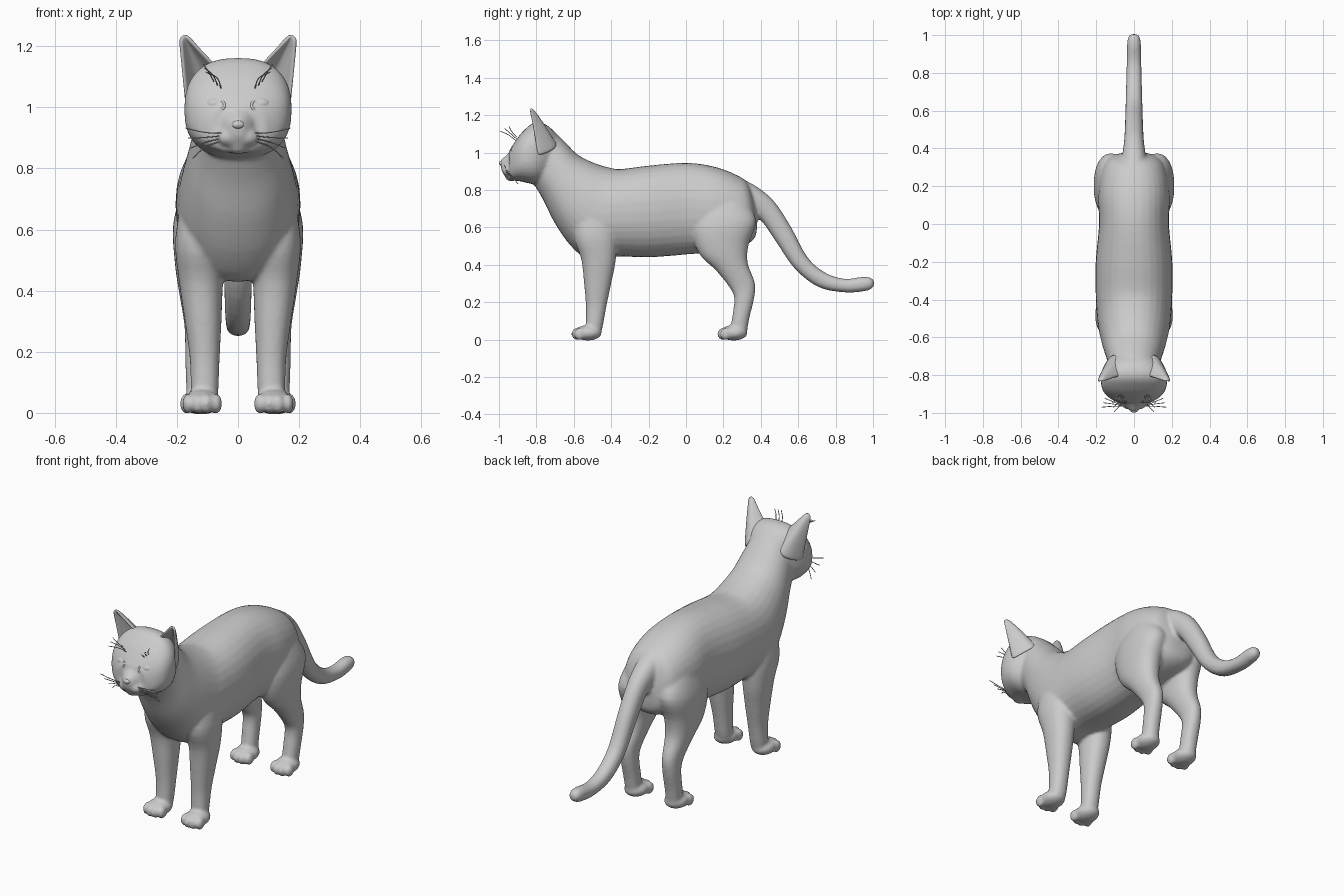
import bpy, bmesh, math
from mathutils import Vector, Matrix

cube = bpy.data.objects.get("Cube")
if cube:
    bpy.data.objects.remove(cube)

grey = bpy.data.materials.new("plain_grey")
grey.use_nodes = True
grey.diffuse_color = (0.6, 0.6, 0.6, 1)
grey.node_tree.nodes["Principled BSDF"].inputs["Base Color"].default_value = (0.6, 0.6, 0.6, 1)
SIDES = (1, -1)


def finish(obj):
    """Bake modifiers or curves to a smooth mesh in the single material."""
    bpy.context.view_layer.update()
    deps = bpy.context.evaluated_depsgraph_get()
    mesh = bpy.data.meshes.new_from_object(obj.evaluated_get(deps))
    name = obj.name
    bpy.data.objects.remove(obj)
    mesh.materials.clear()
    mesh.materials.append(grey)
    for p in mesh.polygons:
        p.use_smooth = True
        p.material_index = 0
    new = bpy.data.objects.new(name, mesh)
    bpy.context.collection.objects.link(new)
    return new


def mesh_object(name, bm):
    bmesh.ops.recalc_face_normals(bm, faces=bm.faces)
    mesh = bpy.data.meshes.new(name)
    bm.to_mesh(mesh)
    bm.free()
    obj = bpy.data.objects.new(name, mesh)
    bpy.context.collection.objects.link(obj)
    return obj


def spline_rows(rows, steps=4):
    """Catmull-Rom interpolation between section rows."""
    rows = [Vector(r) for r in rows]
    out = []
    for i in range(len(rows) - 1):
        a, b, c, d = rows[max(i - 1, 0)], rows[i], rows[i + 1], rows[min(i + 2, len(rows) - 1)]
        for k in range(steps):
            t = k / steps
            out.append(b + (c - a) * (t / 2) + (a * 2 - b * 5 + c * 4 - d) * (t * t / 2)
                       + (b * 3 - a - c * 3 + d) * (t ** 3 / 2))
    return out + [rows[-1]]


def loft(bm, rows, side=1, power=2.2, n=32):
    """Each row: edge point (y, z), opposite edge point (y, z), centre x, half width."""
    rings = []
    for y1, z1, y2, z2, cx, hw in spline_rows(rows):
        ring = []
        for i in range(n):
            a = 2 * math.pi * i / n
            c, s = (math.copysign(abs(f) ** (2 / power), f) for f in (math.cos(a), math.sin(a)))
            ring.append(bm.verts.new((side * (cx + hw * s), (y1 + y2 + (y1 - y2) * c) / 2,
                                      (z1 + z2 + (z1 - z2) * c) / 2)))
        rings.append(ring)
    for r, q in zip(rings, rings[1:]):
        for i in range(n):
            bm.faces.new((r[i], r[(i + 1) % n], q[(i + 1) % n], q[i]))
    bm.faces.new(rings[0])
    bm.faces.new(rings[-1])


def ball(bm, centre, radii, turn=0):
    m = Matrix.Translation(centre) @ Matrix.Rotation(turn, 4, 'Z') @ Matrix.Diagonal((*radii, 1))
    bmesh.ops.create_uvsphere(bm, u_segments=24, v_segments=16, radius=1, matrix=m)


def strands(name, paths, thickness, closed=False):
    cu = bpy.data.curves.new(name, 'CURVE')
    cu.dimensions = '3D'
    cu.bevel_depth = thickness
    cu.bevel_resolution = 1
    cu.resolution_u = 5
    cu.use_fill_caps = True
    for path in paths:
        sp = cu.splines.new('BEZIER')
        sp.bezier_points.add(len(path) - 1)
        sp.use_cyclic_u = closed
        for bp, p in zip(sp.bezier_points, path):
            bp.co = p
            bp.handle_left_type = bp.handle_right_type = 'AUTO'
    obj = bpy.data.objects.new(name, cu)
    bpy.context.collection.objects.link(obj)
    return finish(obj)


body = bmesh.new()
# torso and neck
loft(body, [
    (.380, .70, .380, .60, 0, .05), (.335, .83, .365, .54, 0, .13),
    (.27, .88, .30, .50, 0, .17), (.15, .925, .15, .47, 0, .19),
    (0, .945, 0, .455, 0, .185), (-.20, .93, -.20, .44, 0, .203),
    (-.35, .912, -.38, .445, 0, .203), (-.42, .922, -.52, .43, 0, .198),
    (-.50, .948, -.615, .50, 0, .187), (-.58, .99, -.70, .62, 0, .167),
    (-.65, 1.06, -.765, .75, 0, .145), (-.70, 1.11, -.82, .84, 0, .13)])
# head
loft(body, [
    (-.67, 1.07, -.69, .88, 0, .09), (-.74, 1.145, -.77, .84, 0, .150),
    (-.81, 1.16, -.82, .832, 0, .175), (-.87, 1.115, -.88, .845, 0, .168),
    (-.91, 1.065, -.92, .85, 0, .138), (-.945, 1.01, -.945, .85, 0, .09)], power=2.5)
# muzzle
loft(body, [
    (-.88, 1.05, -.88, .86, 0, .06), (-.94, 1.005, -.94, .855, 0, .058),
    (-.972, .975, -.965, .87, 0, .042), (-.995, .957, -.985, .90, 0, .02)])
ball(body, (0, -.935, .872), (.035, .032, .026))
# tail
loft(body, [
    (.30, .86, .33, .68, 0, .07), (.39, .81, .37, .66, 0, .06),
    (.475, .735, .415, .62, 0, .052), (.56, .605, .49, .51, 0, .048),
    (.65, .44, .585, .375, 0, .045), (.75, .355, .71, .28, 0, .042),
    (.85, .325, .85, .252, 0, .039), (.94, .335, .95, .258, 0, .037),
    (.985, .332, .99, .27, 0, .031), (1.005, .315, 1.006, .288, 0, .014)])

for s in SIDES:
    # front leg
    loft(body, [
        (-.58, .74, -.40, .76, .10, .075), (-.60, .56, -.37, .58, .122, .083),
        (-.56, .43, -.375, .43, .121, .072), (-.545, .30, -.40, .30, .114, .06),
        (-.535, .18, -.425, .18, .109, .049), (-.535, .08, -.445, .07, .109, .045),
        (-.53, .03, -.46, .025, .109, .04)], s)
    # back leg
    loft(body, [
        (.08, .74, .31, .76, .10, .075), (.03, .60, .375, .64, .122, .09),
        (.07, .46, .335, .51, .129, .077), (.16, .37, .330, .41, .13, .062),
        (.232, .28, .368, .305, .13, .046), (.258, .22, .365, .225, .13, .043),
        (.247, .12, .34, .12, .128, .043), (.235, .05, .325, .035, .126, .041)], s)
    # paws with four toes each
    for px, py in ((.117, -.525), (.124, .255)):
        ball(body, (s * px, py, .036), (.062, .075, .041))
        for k in range(4):
            off = k - 1.5
            ball(body, (s * (px + .031 * off), py - .06 + .009 * abs(off) ** 1.6, .030),
                 (.019, .031, .033))
    # whisker pad
    ball(body, (s * .032, -.947, .902), (.037, .034, .031))

cat = mesh_object("body", body)
rm = cat.modifiers.new("fuse", 'REMESH')
rm.mode = 'VOXEL'
rm.voxel_size = .0085
sm = cat.modifiers.new("soften", 'SMOOTH')
sm.factor = .5
sm.iterations = 7
finish(cat)

for s, label in zip(SIDES, ("left", "right")):
    # cupped ear, open to the front
    bm = bmesh.new()
    n = 10
    inner = Vector((.058, -.80, 1.12)), Vector((.164, -.832, 1.228))
    outer = Vector((.172, -.80, 1.03)), Vector((.190, -.832, 1.222))
    grid = []
    for j in range(n + 1):
        v = -.25 + 1.25 * j / n
        a, b = inner[0].lerp(inner[1], v), outer[0].lerp(outer[1], v)
        row = []
        for i in range(n + 1):
            u = 2 * i / n - 1
            p = a.lerp(b, (u + 1) / 2)
            hump = 1 - u * u
            p.y += .082 * hump * (1 - v) ** .8
            p.z += .012 * hump * max(v, 0)
            row.append(bm.verts.new((s * p.x, p.y, p.z)))
        grid.append(row)
    for r, q in zip(grid, grid[1:]):
        for i in range(n):
            bm.faces.new((r[i], r[i + 1], q[i + 1], q[i]))
    ear = mesh_object(label + "_ear", bm)
    so = ear.modifiers.new("thickness", 'SOLIDIFY')
    so.thickness = .013
    so.offset = 0
    ear.modifiers.new("round", 'SUBSURF').levels = 1
    finish(ear)

    # eye and lid rim
    bm = bmesh.new()
    ball(bm, (s * .08, -.911, 1.01), (.032, .023, .022), s * .4)
    finish(mesh_object(label + "_eye", bm))
    rim = []
    for k in range(12):
        a = k * math.pi / 6
        dx, dz = .036 * math.cos(a), .022 * math.sin(a)
        rim.append((s * (.08 + dx), -.922 + .5 * dx + .4 * dz, 1.01 + dz + .12 * dx))
    strands(label + "_eyelid", [rim], .005, True)

    # whiskers and brow hairs
    cheek = [[(s * .05, -.965, .915 - .008 * k),
              (s * .11, -.965 + .012 * k, .918 - .017 * k),
              (s * (.172 - .008 * k), -.97 + .024 * k, .932 - .033 * k)] for k in range(4)]
    strands(label + "_whiskers", cheek, .002)
    brow = [[(s * (.055 + .012 * k), -.905, 1.06 + .012 * k),
             (s * (.068 + .014 * k), -.95 + .008 * k, 1.095 + .010 * k),
             (s * (.105 + .004 * k), -.994 + .024 * k, 1.115 + .013 * k)] for k in range(3)]
    strands(label + "_brow_hairs", brow, .002)

# nose
bm = bmesh.new()
ball(bm, (0, -.984, .943), (.021, .015, .014))
finish(mesh_object("nose", bm))
